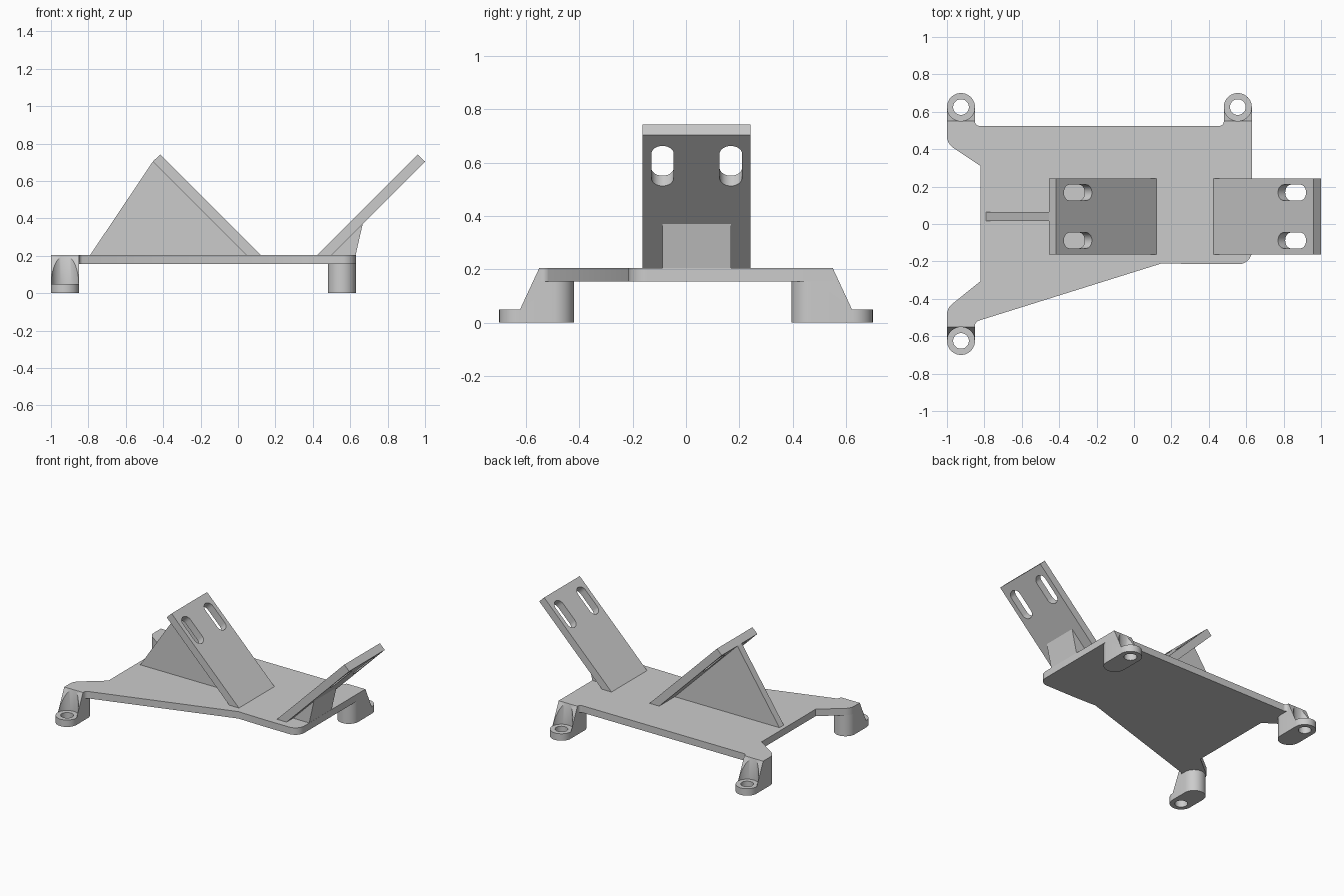
import bpy, bmesh, math
from mathutils import Vector

if "Cube" in bpy.data.objects:
    bpy.data.objects.remove(bpy.data.objects["Cube"], do_unlink=True)

GREY = (0.6, 0.6, 0.6, 1)
grey = bpy.data.materials.new("plain_grey")
grey.use_nodes = True
grey.diffuse_color = GREY
grey.node_tree.nodes["Principled BSDF"].inputs["Base Color"].default_value = GREY

DECK_LOW, DECK_TOP = 0.155, 0.205
BRACKET_Y = 0.04       # centre line of both brackets
MIRROR_X = 0.2725      # the brackets mirror about this x
R = 0.075              # foot radius


def prism(name, points, low, high, place):
    """Extrude a 2D profile; place(u, v, w) turns it into a 3D point."""
    bm = bmesh.new()
    base = [bm.verts.new(place(u, v, low)) for u, v in points]
    top = [bm.verts.new(place(u, v, high)) for u, v in points]
    bm.faces.new(base)
    bm.faces.new(top)
    for i in range(len(base)):
        j = (i + 1) % len(base)
        bm.faces.new((base[i], base[j], top[j], top[i]))
    bmesh.ops.recalc_face_normals(bm, faces=bm.faces)
    mesh = bpy.data.meshes.new(name)
    bm.to_mesh(mesh)
    bm.free()
    mesh.materials.append(grey)
    obj = bpy.data.objects.new(name, mesh)
    bpy.context.collection.objects.link(obj)
    return obj


def along_z(u, v, w):
    return (u, v, w)


def along_y(u, v, w):
    return (u, w, v)


def along_x(u, v, w):
    return (w, u, v)


def circle(cx, cy, r, n=40):
    return [(cx + r * math.cos(math.tau * i / n), cy + r * math.sin(math.tau * i / n)) for i in range(n)]


def stadium(cx, y0, y1, r, n=20):
    arcs = [(y1, 0), (y0, math.pi)]
    return [(cx + r * math.cos(a + math.pi * i / n), y + r * math.sin(a + math.pi * i / n))
            for y, a in arcs for i in range(n + 1)]


def rounded(corners, n=8):
    """Round each (x, y, radius) corner with a tangent arc."""
    out = []
    for i, (x, y, r) in enumerate(corners):
        p = Vector((x, y))
        if r == 0:
            out.append((x, y))
            continue
        a = (Vector(corners[i - 1][:2]) - p).normalized()
        b = (Vector(corners[(i + 1) % len(corners)][:2]) - p).normalized()
        half = math.acos(a.dot(b)) / 2
        centre = p + (a + b).normalized() * r / math.sin(half)
        start = p + a * r / math.tan(half) - centre
        end = p + b * r / math.tan(half) - centre
        for k in range(n + 1):
            out.append(tuple(centre + start.lerp(end, k / n).normalized() * r))
    return out


def cut(obj, cutters):
    bpy.context.view_layer.objects.active = obj
    for c in cutters:
        c.hide_render = True
        mod = obj.modifiers.new("cut", "BOOLEAN")
        mod.operation = "DIFFERENCE"
        mod.solver = "EXACT"
        mod.object = c
        bpy.ops.object.modifier_apply(modifier=mod.name)
        bpy.data.objects.remove(c, do_unlink=True)


def finish(obj):
    bpy.ops.object.select_all(action="DESELECT")
    obj.select_set(True)
    bpy.context.view_layer.objects.active = obj
    bpy.ops.object.shade_smooth_by_angle(angle=math.radians(30))


# Base plate with corner tabs
outline = rounded([
    (-1, 0.549, 0), (-1, 0.43, R), (-0.82, 0.31, 0),
    (-0.82, -0.305, 0), (-1, -0.45, R), (-1, -0.547, 0),
    (-0.85, -0.547, 0), (-0.85, -0.523, 0.028), (0.15, -0.21, 0),
    (0.35, -0.215, 0), (0.63, -0.215, 0.07), (0.63, 0.549, 0),
    (0.48, 0.549, 0), (0.48, 0.525, 0.022), (-0.85, 0.525, 0.022), (-0.85, 0.549, 0)])
finish(prism("base_plate", outline, DECK_LOW, DECK_TOP, along_z))

# Feet: sloped pillar, screw flange, head clearance and screw hole
for name, x, side, inner in [("foot_back_right", -0.925, 1, 0.47),
                             ("foot_back_left", 0.555, 1, 0.47),
                             ("foot_front_right", -0.925, -1, 0.495)]:
    screw = side * 0.625
    y0, y1 = sorted((screw, side * inner))
    foot = prism(name, stadium(x, y0, y1, R), 0, DECK_TOP, along_z)
    slope = [(0.55, DECK_TOP), (0.622, 0.05), (0.8, 0.05), (0.8, 0.3), (0.506, 0.3)]
    wedge = prism("slope_cutter", [(side * y, z) for y, z in slope], x - 0.2, x + 0.2, along_x)
    clearance = prism("clearance_cutter", circle(x, screw, R - 0.001), 0.05, 0.4, along_z)
    hole = prism("hole_cutter", circle(x, screw, 0.042), -0.1, 0.4, along_z)
    cut(foot, [wedge, clearance, hole])
    finish(foot)

# Slanted brackets, each with two slots square to the surface
s = math.sqrt(0.5)
for name, flip in [("right_bracket", 1), ("left_bracket", -1)]:
    def mirror_x(x):
        return x if flip == 1 else 2 * MIRROR_X - x

    profile = [(-0.455, 0.704), (-0.416, 0.742), (0.121, DECK_TOP),
               (0.121, 0.19), (0.044, 0.19), (0.044, DECK_TOP)]
    bracket = prism(name, [(mirror_x(x), z) for x, z in profile],
                    BRACKET_Y - 0.2025, BRACKET_Y + 0.2025, along_y)

    def along_normal(u, v, w):
        # u runs across, v down the slope, w out of the surface
        return (mirror_x(-0.3 + (v + w) * s), BRACKET_Y + u, 0.626 + (w - v) * s)

    slots = [prism("slot_cutter", stadium(u, -0.064, 0.064, 0.042), -0.12, 0.1, along_normal)
             for u in (-0.128, 0.128)]
    cut(bracket, slots)
    finish(bracket)

# Supports behind the brackets
finish(prism("right_bracket_web", [(-0.79, 0.2), (-0.79, DECK_TOP), (-0.455, 0.704), (0.044, DECK_TOP), (0.044, 0.2)],
             BRACKET_Y - 0.025, BRACKET_Y + 0.025, along_y))
finish(prism("left_bracket_block", [(0.49, 0.2), (0.628, 0.2), (0.668, 0.376), (0.655, 0.376)],
             BRACKET_Y - 0.128, BRACKET_Y + 0.128, along_y))
